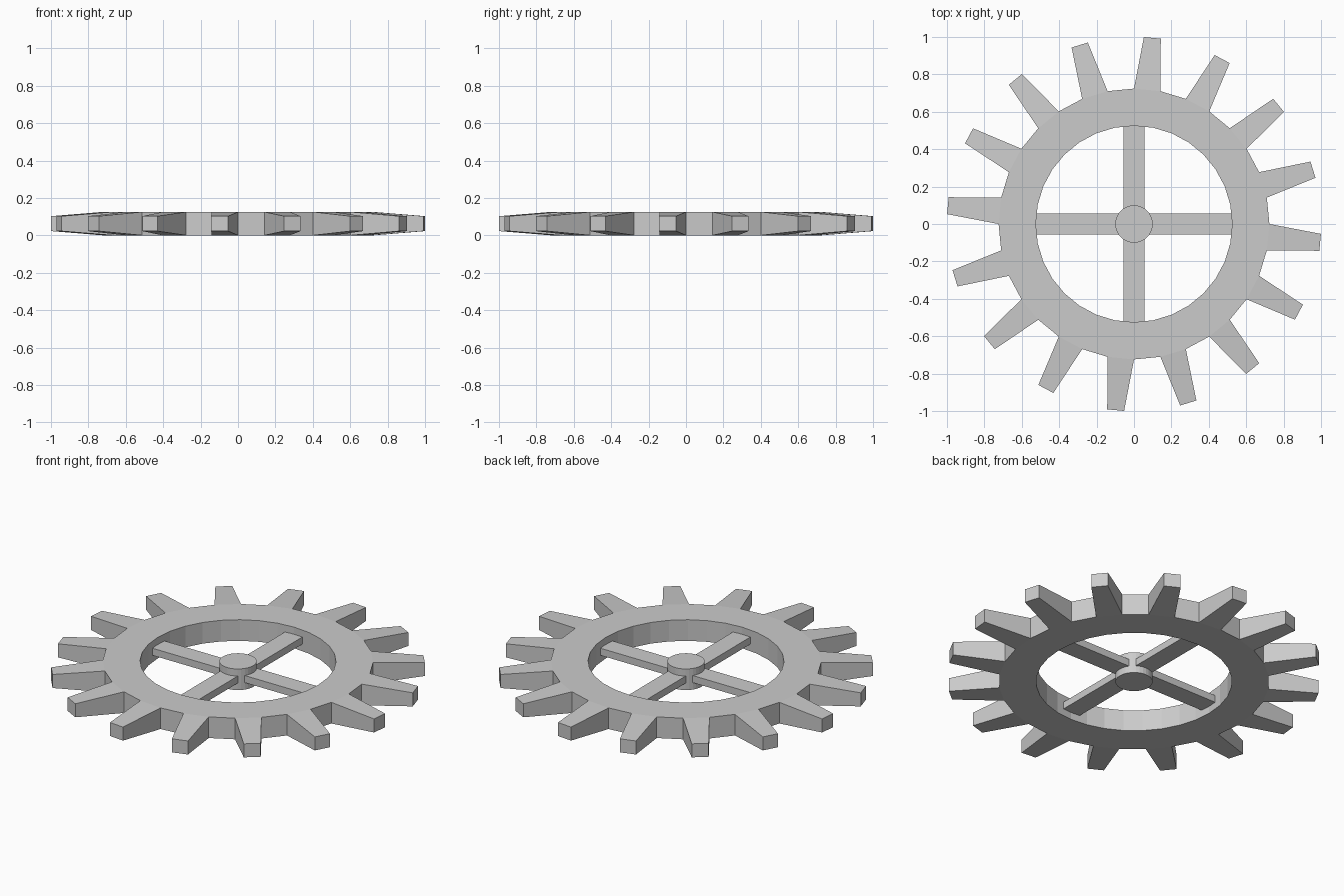
import bpy, bmesh
from math import sin, cos, pi
from mathutils import Vector

if "Cube" in bpy.data.objects:
    bpy.data.objects.remove(bpy.data.objects["Cube"])

SEG = 32
HEIGHT = 0.125
R_IN, R_OUT, R_TIP = 0.525, 0.724, 1.0
TAPER = 0.64


def add_object(name, bm):
    bmesh.ops.recalc_face_normals(bm, faces=bm.faces[:])
    mesh = bpy.data.meshes.new(name)
    bm.to_mesh(mesh)
    bm.free()
    obj = bpy.data.objects.new(name, mesh)
    bpy.context.collection.objects.link(obj)
    return obj


def circle(bm, r, z):
    return [bm.verts.new((r * cos(2 * pi * i / SEG), r * sin(2 * pi * i / SEG), z))
            for i in range(SEG)]


# Toothed rim: a square-section ring with every other outer face pulled into a tooth
bm = bmesh.new()
loops = [circle(bm, R_IN, 0), circle(bm, R_OUT, 0),
         circle(bm, R_OUT, HEIGHT), circle(bm, R_IN, HEIGHT)]
outer = []
for k in range(4):
    a, b = loops[k], loops[(k + 1) % 4]
    for i in range(SEG):
        j = (i + 1) % SEG
        face = bm.faces.new((a[i], a[j], b[j], b[i]))
        if k == 1 and i % 2 == 1:
            outer.append((face, 2 * pi * (i + 0.5) / SEG))
for face, angle in outer:
    tooth = bmesh.ops.extrude_discrete_faces(bm, faces=[face])["faces"][0]
    centre = tooth.calc_center_median()
    tip = Vector((R_TIP * cos(angle), R_TIP * sin(angle), HEIGHT / 2))
    for v in tooth.verts:
        v.co = tip + (v.co - centre) * TAPER
add_object("toothed_rim", bm)

# Hub
bm = bmesh.new()
bmesh.ops.create_cone(bm, cap_ends=True, segments=SEG, radius1=0.1, radius2=0.1, depth=HEIGHT)
bmesh.ops.translate(bm, verts=bm.verts[:], vec=(0, 0, HEIGHT / 2))
add_object("hub", bm)

# Four spokes, from inside the hub to the rim
for n in range(4):
    bm = bmesh.new()
    bmesh.ops.create_cube(bm, size=1)
    for v in bm.verts:
        v.co = Vector((0.06 if v.co.x < 0 else 0.523, v.co.y * 0.113, v.co.z * 0.042))
    spoke = add_object(f"spoke_{n + 1}", bm)
    spoke.location.z = HEIGHT / 2
    spoke.rotation_euler.z = n * pi / 2
